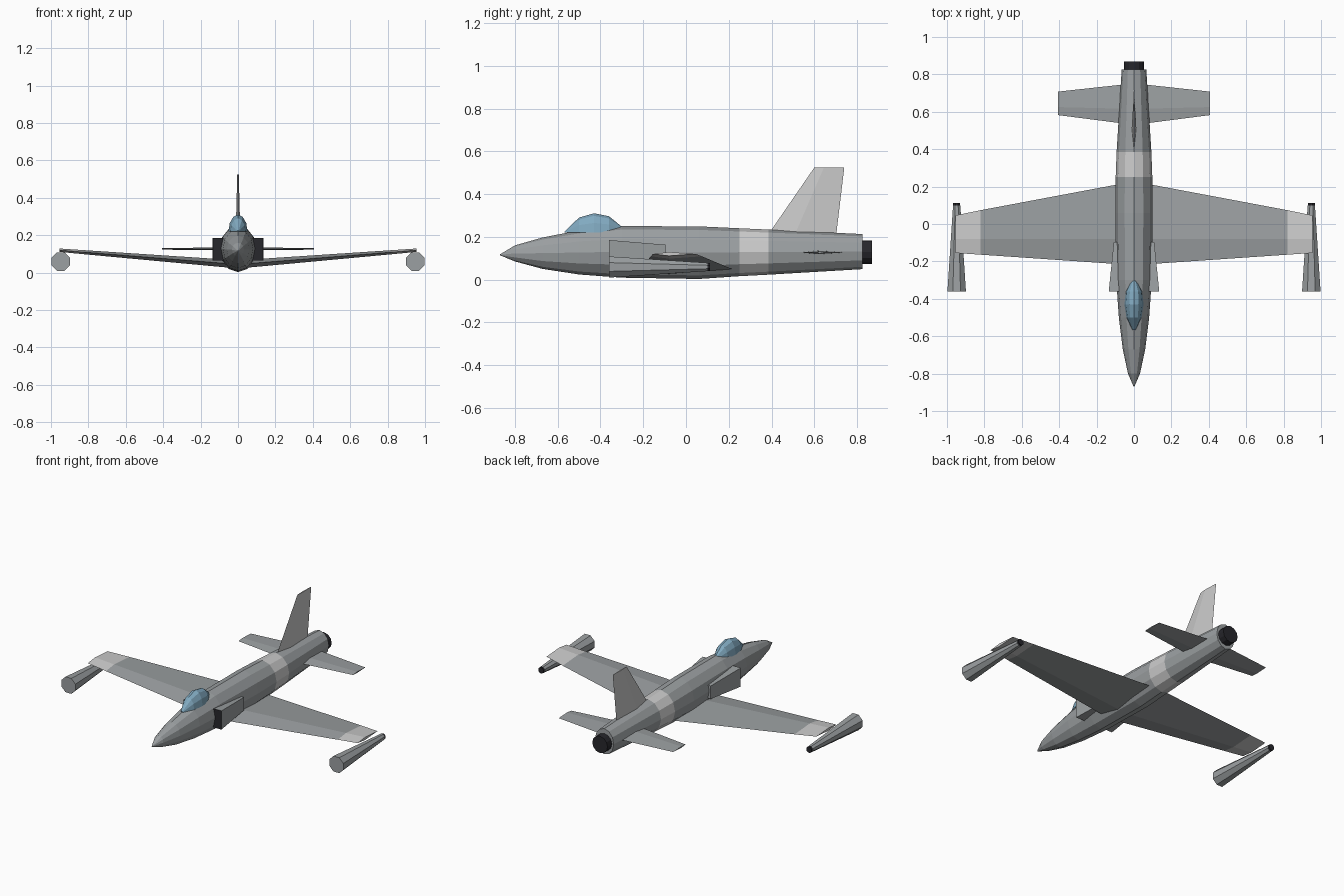
import bpy, bmesh
from math import sin, cos, pi

if "Cube" in bpy.data.objects:
    bpy.data.objects.remove(bpy.data.objects["Cube"])


def material(name, col):
    m = bpy.data.materials.new(name)
    m.diffuse_color = (*col, 1)
    m.use_nodes = True
    m.node_tree.nodes["Principled BSDF"].inputs["Base Color"].default_value = m.diffuse_color
    return m


BODY = material("body_grey", (0.33, 0.35, 0.36))
LIGHT = material("light_grey", (0.58, 0.58, 0.58))
DARK = material("dark", (0.02, 0.02, 0.025))
GLASS = material("glass", (0.22, 0.40, 0.53))


def loft(name, sections, mats, bands=(), cap_mats=(0, 0)):
    """Skin matching closed sections; bands are the spans that use the second material."""
    bm = bmesh.new()
    rings = [[bm.verts.new(p) for p in s] for s in sections]
    n = len(rings[0])
    for i in range(len(rings) - 1):
        for k in range(n):
            j = (k + 1) % n
            f = bm.faces.new((rings[i][k], rings[i][j], rings[i + 1][j], rings[i + 1][k]))
            f.material_index = 1 if i in bands else 0
    for ring, m in zip((rings[0], rings[-1]), cap_mats):
        bm.faces.new(ring).material_index = m
    bmesh.ops.recalc_face_normals(bm, faces=bm.faces)
    me = bpy.data.meshes.new(name)
    bm.to_mesh(me)
    bm.free()
    for m in mats:
        me.materials.append(m)
    ob = bpy.data.objects.new(name, me)
    bpy.context.collection.objects.link(ob)
    return ob


def oval(x, y, z, rx, rz, n, turn=0.0):
    return [(x + rx * sin(2 * pi * (k + turn) / n), y,
             z + rz * cos(2 * pi * (k + turn) / n)) for k in range(n)]


def foil(pos, lead, ridge, trail, half, z=None):
    """Diamond section: horizontal at x = pos, or vertical (fin) when z is given."""
    if z is None:
        x, h = pos
        return [(x, lead, h), (x, ridge, h + half), (x, trail, h), (x, ridge, h - half)]
    return [(0, lead, z), (half, ridge, z), (0, trail, z), (-half, ridge, z)]


# Fuselage: y, half width, bottom, top
stations = [(-0.87, 0.002, 0.114, 0.118), (-0.80, 0.032, 0.085, 0.160),
            (-0.67, 0.060, 0.050, 0.197), (-0.50, 0.081, 0.024, 0.230),
            (-0.30, 0.095, 0.009, 0.250), (0.06, 0.100, 0.003, 0.249),
            (0.25, 0.098, 0.016, 0.240), (0.385, 0.093, 0.023, 0.234),
            (0.825, 0.066, 0.049, 0.213)]
loft("fuselage", [oval(0, y, (b + t) / 2, w, (t - b) / 2, 12) for y, w, b, t in stations],
     [BODY, LIGHT], bands=(6,))

# Exhaust
loft("exhaust_nozzle", [oval(0, 0.80, 0.128, 0.054, 0.054, 12),
                        oval(0, 0.87, 0.128, 0.054, 0.054, 12)], [DARK])

# Canopy: y, half width, top, with a flat base
canopy = [(-0.567, 0.008, 0.226), (-0.50, 0.040, 0.290), (-0.43, 0.051, 0.310),
          (-0.36, 0.044, 0.296), (-0.293, 0.010, 0.242)]
loft("canopy", [[(w * cos(pi * k / 6), y, 0.22 + (t - 0.22) * sin(pi * k / 6))
                 for k in range(7)] for y, w, t in canopy], [GLASS])

# Tail fin
loft("tail_fin", [foil(0, 0.37, 0.50, 0.70, 0.013, z=0.19),
                  foil(0, 0.60, 0.645, 0.74, 0.004, z=0.524)], [LIGHT])

for side, s in (("right", 1), ("left", -1)):
    # Wing with light tip
    loft(side + "_wing", [foil((0, 0.044), -0.22, -0.08, 0.228, 0.022),
                          foil((s * 0.82, 0.109), -0.164, -0.08, 0.074, 0.011),
                          foil((s * 0.955, 0.120), -0.155, -0.08, 0.046, 0.009)],
         [BODY, LIGHT], bands=(1,), cap_mats=(0, 1))
    # Tailplane
    loft(side + "_tailplane", [foil((0, 0.127), 0.53, 0.615, 0.752, 0.009),
                               foil((s * 0.405, 0.127), 0.582, 0.625, 0.708, 0.004)], [BODY])
    # Wing tip tank
    loft(side + "_tip_tank", [oval(s * 0.948, -0.36, 0.059, 0.0535, 0.0535, 8, 0.5),
                              oval(s * 0.948, 0.10, 0.059, 0.021, 0.021, 8, 0.5)], [BODY])
    loft(side + "_tank_tail", [oval(s * 0.948, 0.095, 0.059, 0.02, 0.02, 8, 0.5),
                               oval(s * 0.948, 0.112, 0.059, 0.02, 0.02, 8, 0.5)], [DARK])
    # Air intake with a dark mouth
    loft(side + "_air_intake",
         [[(s * x, y, z) for x, z in ((0.06, lo), (out, lo), (out, hi), (0.06, hi))]
          for y, out, lo, hi in ((-0.36, 0.135, 0.065, 0.185), (-0.095, 0.108, 0.080, 0.163))],
         [BODY, DARK], cap_mats=(1, 0))
